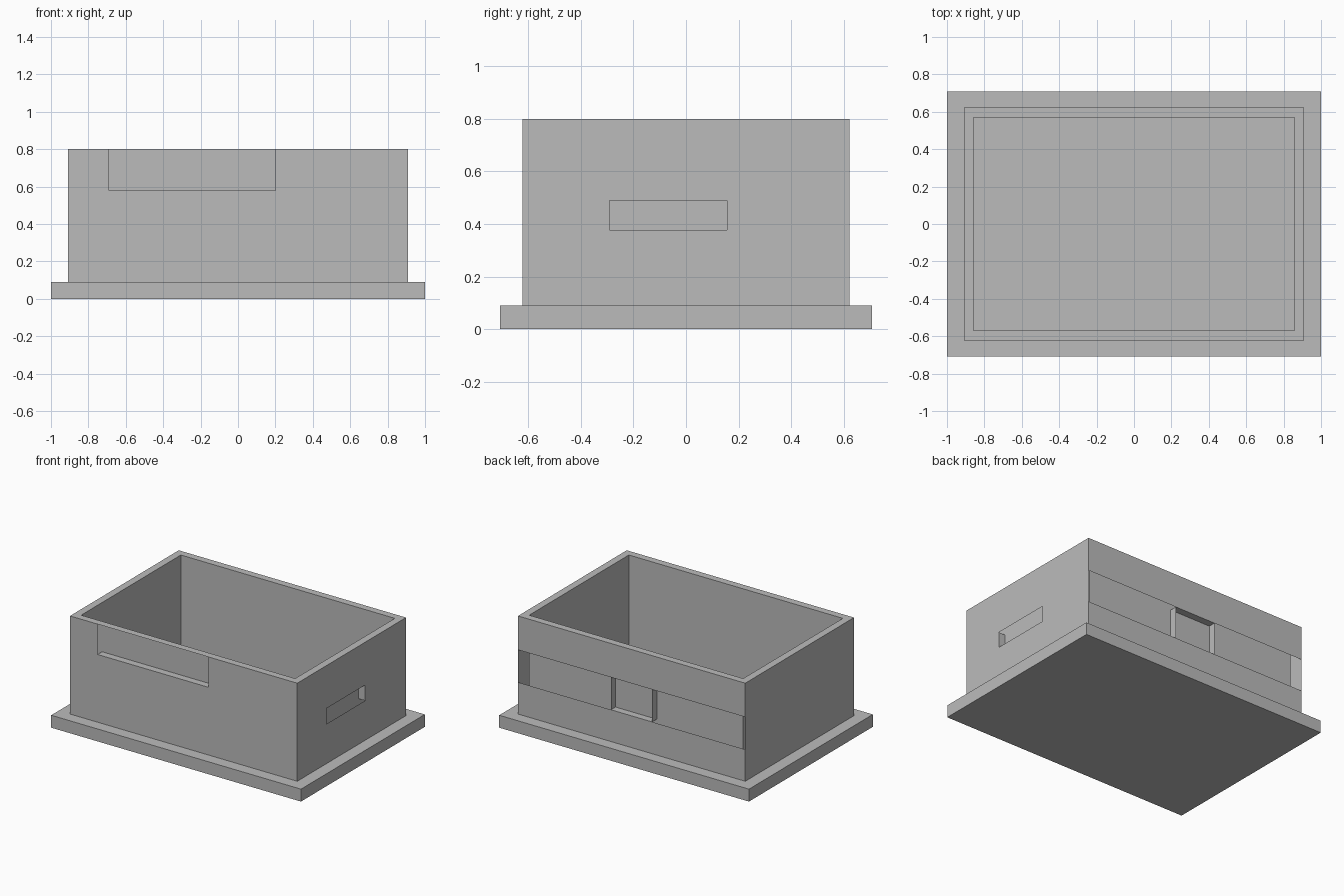
import bpy, bmesh
from mathutils import Vector

cube = bpy.data.objects.get("Cube")
if cube:
    bpy.data.objects.remove(cube, do_unlink=True)

grey = bpy.data.materials.new("plain_grey")
grey.use_nodes = True
colour = (0.5, 0.5, 0.5, 1)
grey.diffuse_color = colour
grey.node_tree.nodes["Principled BSDF"].inputs["Base Color"].default_value = colour

# Main dimensions: outer skin, inner skin, base plate
OX, OY = 0.91, 0.622
IX, IY = 0.857, 0.57
PX, PY = 1.0, 0.708
BASE, TOP = 0.09, 0.8


def finish(name, bm):
    bmesh.ops.remove_doubles(bm, verts=bm.verts, dist=1e-5)
    mesh = bpy.data.meshes.new(name)
    bm.to_mesh(mesh)
    bm.free()
    mesh.materials.append(grey)
    obj = bpy.data.objects.new(name, mesh)
    bpy.context.collection.objects.link(obj)


def panel(bm, axis, at, us, vs, sign=1, hole=None):
    """Flat grid across an axis, split at us and vs, facing sign, with one open cell."""
    normal = Vector([sign if i == axis else 0 for i in range(3)])
    for i in range(len(us) - 1):
        for j in range(len(vs) - 1):
            if (i, j) == hole:
                continue
            corners = []
            for u, v in ((us[i], vs[j]), (us[i + 1], vs[j]),
                         (us[i + 1], vs[j + 1]), (us[i], vs[j + 1])):
                p = [u, v]
                p.insert(axis, at)
                corners.append(bm.verts.new(p))
            face = bm.faces.new(corners)
            face.normal_update()
            if face.normal.dot(normal) < 0:
                face.normal_flip()


# Base plate
bm = bmesh.new()
bmesh.ops.create_cube(bm, size=1)
for v in bm.verts:
    v.co = (v.co.x * 2 * PX, v.co.y * 2 * PY, (v.co.z + 0.5) * BASE)
finish("base_plate", bm)

# Openings in the outer skin
NOTCH_X, NOTCH_Z = (-0.69, 0.20), 0.58
SLOT_Y, SLOT_Z = (-0.29, 0.155), (0.377, 0.49)
BAND_Z, PORT_X = (0.32, 0.555), 0.165

# Outer skin: notched front, slotted right side, banded back, plain left side
bm = bmesh.new()
panel(bm, 1, -OY, (-OX, *NOTCH_X, OX), (BASE, NOTCH_Z, TOP), -1, (1, 1))
panel(bm, 0, OX, (-OY, *SLOT_Y, OY), (BASE, *SLOT_Z, TOP), 1, (1, 1))
panel(bm, 1, OY, (-OX, OX), (BASE, *BAND_Z, TOP), 1, (0, 1))
panel(bm, 0, -OX, (-OY, OY), (BASE, TOP), -1)
finish("outer_walls", bm)

# Inner skin, facing the cavity
bm = bmesh.new()
for s in (-1, 1):
    panel(bm, 0, s * IX, (-IY, IY), (BASE, TOP), -s)
    panel(bm, 1, s * IY, (-IX, IX), (BASE, TOP), -s)
finish("inner_walls", bm)

# Rim joining both skins
bm = bmesh.new()
panel(bm, 2, TOP, (-OX, -IX, IX, OX), (-OY, -IY, IY, OY), 1, (1, 1))
finish("top_rim", bm)

# Ledge under the front notch
bm = bmesh.new()
panel(bm, 2, NOTCH_Z, NOTCH_X, (-OY, -IY))
finish("front_ledge", bm)

# End cheeks of the side slot
bm = bmesh.new()
for y, s in zip(SLOT_Y, (1, -1)):
    panel(bm, 1, y, (IX, OX), SLOT_Z, s)
finish("side_slot_ends", bm)

# Square port lining in the back band
bm = bmesh.new()
for s, z in zip((1, -1), BAND_Z):
    panel(bm, 0, -s * PORT_X, (IY, OY), BAND_Z, s)
    panel(bm, 2, z, (-PORT_X, PORT_X), (IY, OY), s)
finish("back_port_lining", bm)
